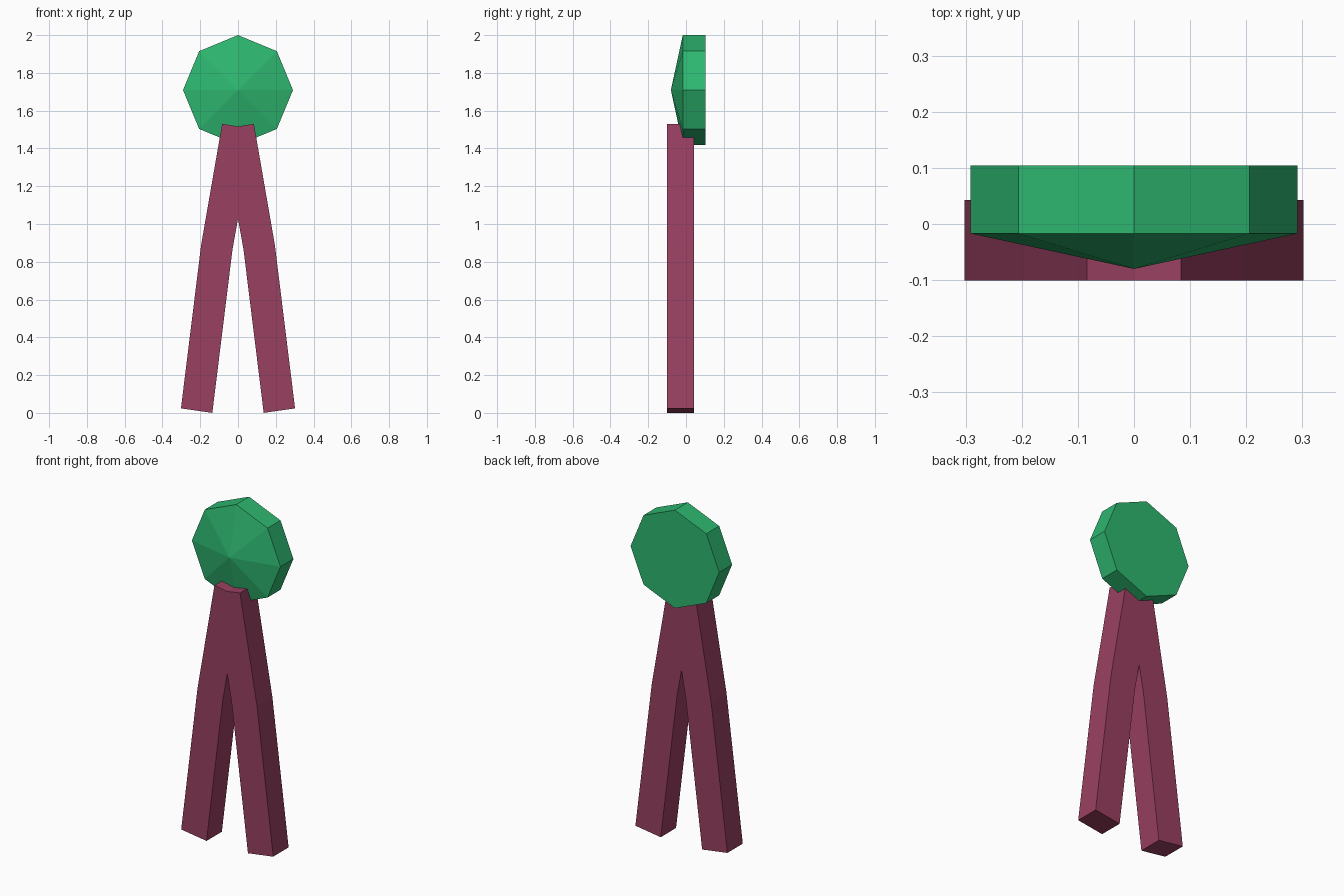
import bpy, bmesh
from math import sin, cos, pi

if "Cube" in bpy.data.objects:
    bpy.data.objects.remove(bpy.data.objects["Cube"])


def material(name, color):
    mat = bpy.data.materials.new(name)
    mat.diffuse_color = color
    mat.use_nodes = True
    mat.node_tree.nodes["Principled BSDF"].inputs["Base Color"].default_value = mat.diffuse_color
    return mat


def extrude_profile(name, points, y_front, y_back, mat):
    """Prism from an (x, z) outline; returns the object and its front face centre is left flat."""
    bm = bmesh.new()
    face = bm.faces.new([bm.verts.new((x, y_front, z)) for x, z in points])
    out = bmesh.ops.extrude_face_region(bm, geom=[face], use_keep_orig=True)
    for v in out["geom"]:
        if isinstance(v, bmesh.types.BMVert):
            v.co.y = y_back
    return finish(name, bm, mat)


def finish(name, bm, mat):
    bmesh.ops.recalc_face_normals(bm, faces=bm.faces)
    mesh = bpy.data.meshes.new(name)
    bm.to_mesh(mesh)
    bm.free()
    mesh.materials.append(mat)
    obj = bpy.data.objects.new(name, mesh)
    bpy.context.collection.objects.link(obj)
    return obj


def medallion(name, radius, z, y_apex, y_front, y_back, mat, sides=8):
    """Flat-backed prism with a shallow pyramid on the front."""
    bm = bmesh.new()
    angles = [2 * pi * i / sides for i in range(sides)]
    front, back = ([bm.verts.new((radius * cos(a), y, z + radius * sin(a))) for a in angles]
                   for y in (y_front, y_back))
    apex = bm.verts.new((0, y_apex, z))
    bm.faces.new(back)
    for i in range(sides):
        j = (i + 1) % sides
        bm.faces.new((front[i], front[j], back[j], back[i]))
        bm.faces.new((front[i], front[j], apex))
    return finish(name, bm, mat)


green = material("green", (0.027, 0.477, 0.163, 1))
plum = material("plum", (0.32, 0.051, 0.119, 1))

# Faceted octagonal disc
medallion("rosette", 0.291, 1.709, -0.08, -0.017, 0.104, green)

# Two bent tails joined at the top, mirrored from the right half outline
right = [(0.084, 1.53), (0.195, 0.89), (0.302, 0.024), (0.136, 0.0), (0.029, 0.866)]
left = [(-x, z) for x, z in reversed(right)]
extrude_profile("ribbon_tails", [(0, 1.516)] + right + [(0, 1.027)] + left,
                -0.101, 0.043, plum)
